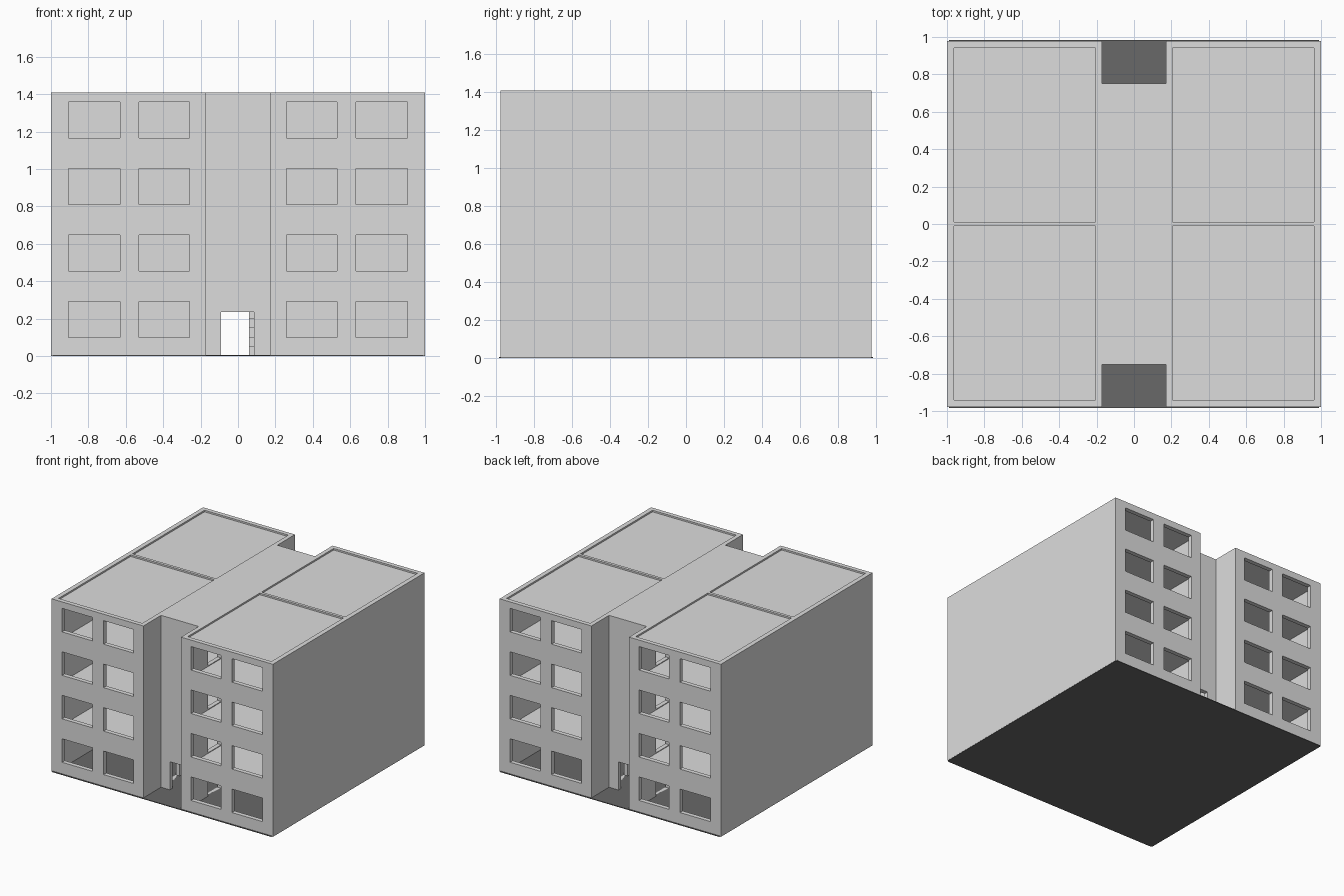
import bpy, bmesh

if "Cube" in bpy.data.objects:
    bpy.data.objects.remove(bpy.data.objects["Cube"])


def material(name, v):
    m = bpy.data.materials.new(name)
    m.diffuse_color = (v, v, v, 1)
    m.use_nodes = True
    m.node_tree.nodes["Principled BSDF"].inputs["Base Color"].default_value = m.diffuse_color
    return m


PLASTER = material("light_grey_plaster", 0.72)
GROUND = material("dark_grey_slab", 0.14)

H, BASE, STOREY = 1.41, 0.003, 0.355
Y_OUT, Y_IN, Y_CORE = 0.978, 0.942, 0.75
X_IN, X_HALL, X_FLAT = 0.962, 0.17, 0.205


def plate(name, axis, depth, us, vs, holes=(), mat=PLASTER):
    """Flat wall across axis 'x' or 'y' (v is z) with rectangular holes (u0, u1, v0, v1)."""
    cu = sorted(set(us) | {h[i] for h in holes for i in (0, 1)})
    cv = sorted(set(vs) | {h[i] for h in holes for i in (2, 3)})
    nu, nv = len(cu) - 1, len(cv) - 1

    def solid(i, j):
        if not (0 <= i < nu and 0 <= j < nv):
            return False
        u, v = (cu[i] + cu[i + 1]) / 2, (cv[j] + cv[j + 1]) / 2
        return not any(a < u < b and c < v < d for a, b, c, d in holes)

    bm = bmesh.new()
    cache = {}

    def vert(i, j, k):
        if (i, j, k) not in cache:
            u, v, d = cu[i], cv[j], depth[k]
            cache[i, j, k] = bm.verts.new((d, u, v) if axis == 'x' else (u, d, v))
        return cache[i, j, k]

    for i in range(nu):
        for j in range(nv):
            if not solid(i, j):
                continue
            ring = [(i, j), (i + 1, j), (i + 1, j + 1), (i, j + 1)]
            near = [(i, j - 1), (i + 1, j), (i, j + 1), (i - 1, j)]
            for k in (0, 1):
                bm.faces.new([vert(a, b, k) for a, b in ring])
            for n in range(4):
                if not solid(*near[n]):
                    p, q = ring[n], ring[(n + 1) % 4]
                    bm.faces.new([vert(*p, 0), vert(*q, 0), vert(*q, 1), vert(*p, 1)])
    bmesh.ops.recalc_face_normals(bm, faces=bm.faces)
    mesh = bpy.data.meshes.new(name)
    bm.to_mesh(mesh)
    bm.free()
    mesh.materials.append(mat)
    ob = bpy.data.objects.new(name, mesh)
    bpy.context.collection.objects.link(ob)
    return ob


def box(name, x, y, z, mat=PLASTER):
    return plate(name, 'y', sorted(y), sorted(x), sorted(z), (), mat)


# Ground slab, a little wider than the facades
box("ground_slab", (-0.99, 0.99), (-0.985, 0.985), (0, 0.006), GROUND)
box("ground_slab_core", (-0.999, 0.999), (-0.977, 0.977), (0, 0.004), GROUND)

WINDOW_X = [(0.26, 0.53), (0.63, 0.905)]
SILLS = [0.10 + STOREY * n for n in range(4)]

for sx, side in ((-1, "left"), (1, "right")):
    # Long blank outer wall
    box(side + "_outer_wall", (sx * X_IN, sx), (-Y_IN, Y_IN), (BASE, H))

    # Hall wall with a flat entrance on every storey at both ends
    doors = []
    for n in range(4):
        z = STOREY * n + 0.006
        doors += [(-0.68, -0.51, z, z + 0.235), (0.51, 0.68, z, z + 0.235)]
    plate(side + "_hall_wall", 'x', sorted((sx * X_HALL, sx * X_FLAT)),
          (-Y_IN, Y_IN), (BASE, H), doors)

    # Party wall between front and back flats
    box(side + "_party_wall", (sx * X_FLAT, sx * X_IN), (-0.012, 0.012), (BASE, H))

    for sy, end in ((-1, "front"), (1, "back")):
        # Facade with two columns of four windows
        holes = [(*sorted((sx * a, sx * b)), z, z + 0.192)
                 for a, b in WINDOW_X for z in SILLS]
        plate(f"{end}_{side}_facade", 'y', sorted((sy * Y_IN, sy * Y_OUT)),
              sorted((sx * X_HALL, sx)), (BASE, H), holes)
        # Flat floors and recessed roof panel
        xs, ys = (sx * X_FLAT, sx * X_IN), (sy * 0.012, sy * Y_IN)
        for n in range(1, 4):
            box(f"{end}_{side}_floor_{n}", xs, ys, (STOREY * n - 0.02, STOREY * n))
        box(f"{end}_{side}_roof_panel", xs, ys, (H - 0.035, H - 0.013))

# Stair hall: end walls with entrance doors, roof
for sy, end in ((-1, "front"), (1, "back")):
    plate(end + "_entrance_wall", 'y', sorted((sy * Y_CORE, sy * (Y_CORE - 0.035))),
          (-X_HALL, X_HALL), (BASE, H), [(-0.09, 0.085, BASE, 0.235)])
box("hall_roof", (-X_HALL, X_HALL), (-Y_CORE + 0.035, Y_CORE - 0.035), (H - 0.025, H))

# Landings and stair flights inside the hall
for n in range(3):
    top = STOREY * (n + 1)
    for end, ys in (("front", (-0.715, -0.2)), ("back", (0.22, 0.715))):
        box(f"{end}_landing_{n}", (-X_HALL, X_HALL), ys, (top - 0.02, top))
    for s in range(7):
        z = STOREY * n + STOREY * (s + 1) / 7
        box(f"stair_{n}_step_{s}", (0.058, X_HALL), (-0.2 + 0.06 * s, -0.14 + 0.06 * s),
            (max(0.006, z - 0.1), z))
